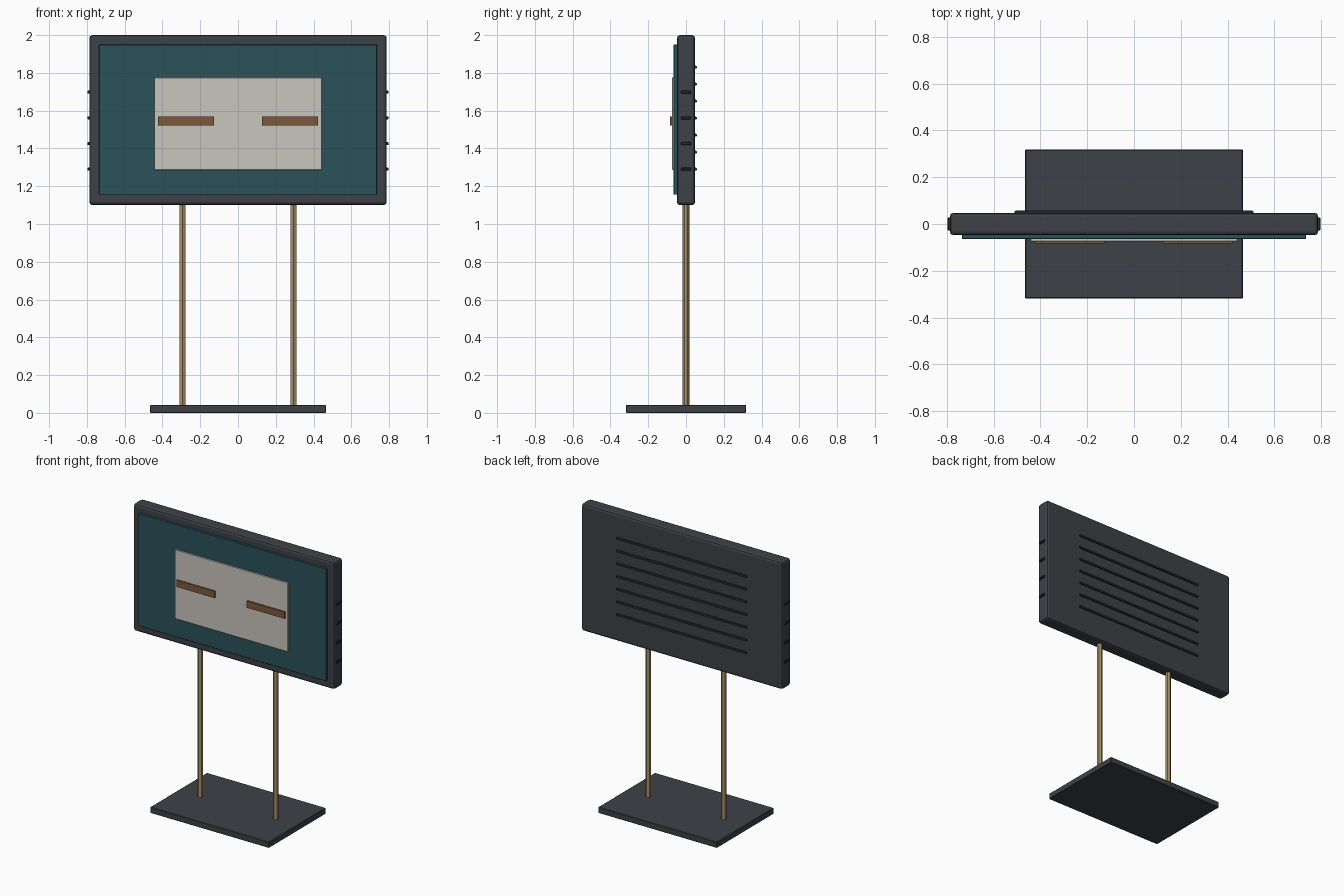
import bpy
import math

cube = bpy.data.objects.get("Cube")
if cube:
    bpy.data.objects.remove(cube, do_unlink=True)


def make_material(name, rgb):
    mat = bpy.data.materials.new(name)
    mat.use_nodes = True
    colour = (*rgb, 1.0)
    mat.diffuse_color = colour
    mat.node_tree.nodes["Principled BSDF"].inputs["Base Color"].default_value = colour
    return mat


charcoal = make_material("charcoal", (0.047, 0.053, 0.063))
vent_black = make_material("vent black", (0.02, 0.022, 0.026))
teal = make_material("teal", (0.024, 0.085, 0.102))
cream = make_material("cream", (0.59, 0.56, 0.51))
brown = make_material("brown", (0.2, 0.098, 0.042))
brass = make_material("brass", (0.39, 0.29, 0.14))


def box(name, x, y, z, mat, bevel=0.0, segments=2):
    """Box spanning the given (low, high) range on each axis."""
    spans = (x, y, z)
    centre = [(a + b) / 2 for a, b in spans]
    bpy.ops.mesh.primitive_cube_add(size=1, location=centre)
    obj = bpy.context.object
    obj.name = name
    obj.scale = [b - a for a, b in spans]
    bpy.ops.object.transform_apply(location=False, rotation=False, scale=True)
    obj.data.materials.append(mat)
    if bevel:
        mod = obj.modifiers.new("Soft edges", "BEVEL")
        mod.width = bevel
        mod.segments = segments
    return obj


# Foot plate
box("base_plate", (-0.465, 0.465), (-0.318, 0.318), (0, 0.042), charcoal, 0.003, 1)

# Hexagonal posts
for side, x in (("left", 0.295), ("right", -0.295)):
    bpy.ops.mesh.primitive_cylinder_add(
        vertices=6, radius=0.0185, depth=1.08, location=(x, 0, 0.58))
    post = bpy.context.object
    post.name = side + "_post"
    post.data.materials.append(brass)

# Display housing and layered front
box("housing", (-0.787, 0.787), (-0.048, 0.048), (1.1, 2.0), charcoal, 0.016)
box("screen", (-0.735, 0.735), (-0.065, -0.045), (1.155, 1.95), teal, 0.002, 1)
box("card", (-0.443, 0.443), (-0.074, -0.06), (1.287, 1.776), cream, 0.002, 1)
for side, x in (("left", (0.126, 0.423)), ("right", (-0.423, -0.126))):
    box(side + "_bar", x, (-0.084, -0.07), (1.521, 1.569), brown)

# Rear cooling ribs
for i in range(7):
    z = 1.29 + 0.09 * i
    box(f"rear_rib_{i + 1}", (-0.51, 0.51), (0.04, 0.057),
        (z - 0.008, z + 0.008), vent_black, 0.004)

# Side vents
for i in range(4):
    z = 1.29 + 0.136 * i
    for side, x in (("left", (0.77, 0.797)), ("right", (-0.797, -0.77))):
        box(f"{side}_vent_{i + 1}", x, (-0.027, 0.027),
            (z - 0.008, z + 0.008), vent_black, 0.003, 1)
